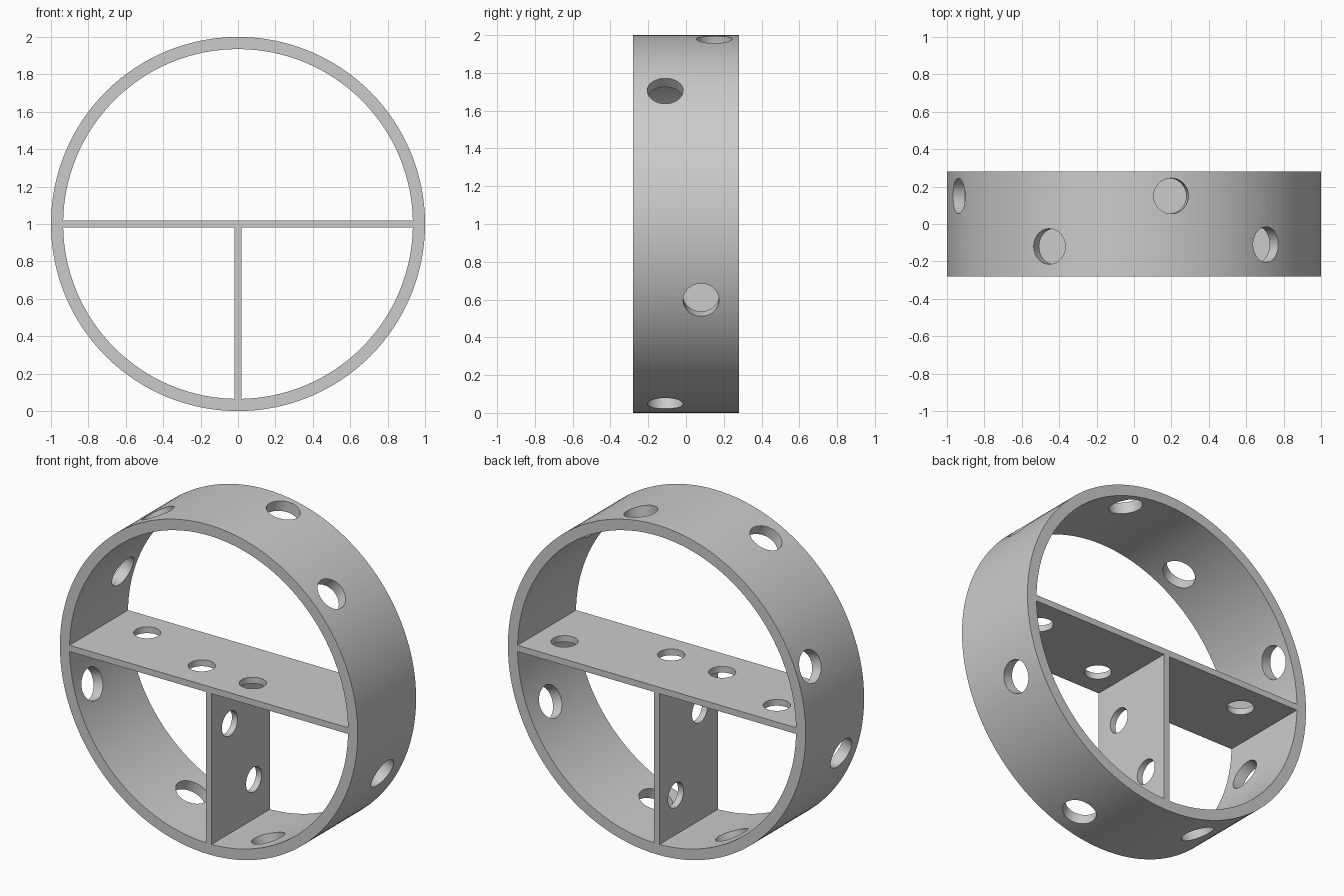
import bpy, bmesh
from math import sin, cos, pi, radians
from mathutils import Matrix, Vector

if "Cube" in bpy.data.objects:
    bpy.data.objects.remove(bpy.data.objects["Cube"])

R_OUT, R_IN, HALF_W = 1.0, 0.935, 0.28   # ring radii and half depth
HALF_T = 0.019                           # half thickness of the panels
CENTRE = Vector((0, 0, 1))


def make_object(name, bm):
    bmesh.ops.recalc_face_normals(bm, faces=bm.faces)
    mesh = bpy.data.meshes.new(name)
    bm.to_mesh(mesh)
    bm.free()
    obj = bpy.data.objects.new(name, mesh)
    bpy.context.collection.objects.link(obj)
    return obj


def make_panel(name, lo, hi):
    bm = bmesh.new()
    lo, hi = Vector(lo), Vector(hi)
    size = hi - lo
    bmesh.ops.create_cube(bm, size=1, matrix=Matrix.Translation((lo + hi) / 2) @ Matrix.Diagonal((*size, 1)))
    return make_object(name, bm)


def make_ring(name, segments=128):
    bm = bmesh.new()
    profile = [(R_IN, -HALF_W), (R_OUT, -HALF_W), (R_OUT, HALF_W), (R_IN, HALF_W)]
    loops = []
    for i in range(segments):
        a = 2 * pi * i / segments
        loops.append([bm.verts.new((r * cos(a), y, 1 + r * sin(a))) for r, y in profile])
    for i in range(segments):
        p, q = loops[i], loops[(i + 1) % segments]
        for k in range(4):
            bm.faces.new((p[k], p[(k + 1) % 4], q[(k + 1) % 4], q[k]))
    return make_object(name, bm)


def drill(obj, holes, radius, depth):
    """Cut round holes, each given as (centre, axis)."""
    bm = bmesh.new()
    for centre, axis in holes:
        turn = Vector(axis).to_track_quat('Z', 'Y').to_matrix().to_4x4()
        bmesh.ops.create_cone(bm, cap_ends=True, segments=48, radius1=radius, radius2=radius,
                              depth=depth, matrix=Matrix.Translation(centre) @ turn)
    cutter = make_object(obj.name + "_hole_cutter", bm)
    cutter.hide_render = True
    mod = obj.modifiers.new("holes", 'BOOLEAN')
    mod.operation, mod.solver, mod.object = 'DIFFERENCE', 'EXACT', cutter
    bpy.ops.object.select_all(action='DESELECT')
    obj.select_set(True)
    bpy.context.view_layer.objects.active = obj
    bpy.ops.object.modifier_apply(modifier=mod.name)
    bpy.data.objects.remove(cutter)
    bpy.ops.object.shade_smooth_by_angle(angle=radians(30))


# Outer ring with radial holes: (angle in degrees, y)
ring = make_ring("outer_ring")
ring_holes = []
for deg, y in [(45, -0.11), (78.5, 0.15), (117, -0.12), (160, 0.15),
               (196.5, -0.12), (247, 0.08), (287.5, -0.11), (336.2, 0.08)]:
    axis = Vector((cos(radians(deg)), 0, sin(radians(deg))))
    ring_holes.append((CENTRE + axis * 0.97 + Vector((0, y, 0)), axis))
drill(ring, ring_holes, 0.095, 0.3)

# Horizontal shelf across the middle
shelf = make_panel("shelf", (-R_IN, -HALF_W, 1 - HALF_T), (R_IN, HALF_W, 1 + HALF_T))
drill(shelf, [((x, y, 1), (0, 0, 1)) for x, y in
              [(-0.68, 0.10), (-0.187, -0.08), (0.172, -0.104), (0.753, 0.09)]], 0.075, 0.2)

# Vertical divider below the shelf
divider = make_panel("divider", (-HALF_T, -HALF_W, 1 - R_IN), (HALF_T, HALF_W, 1 - HALF_T))
drill(divider, [((0, y, z), (1, 0, 0)) for y, z in [(-0.106, 0.733), (0.125, 0.305)]], 0.075, 0.2)
